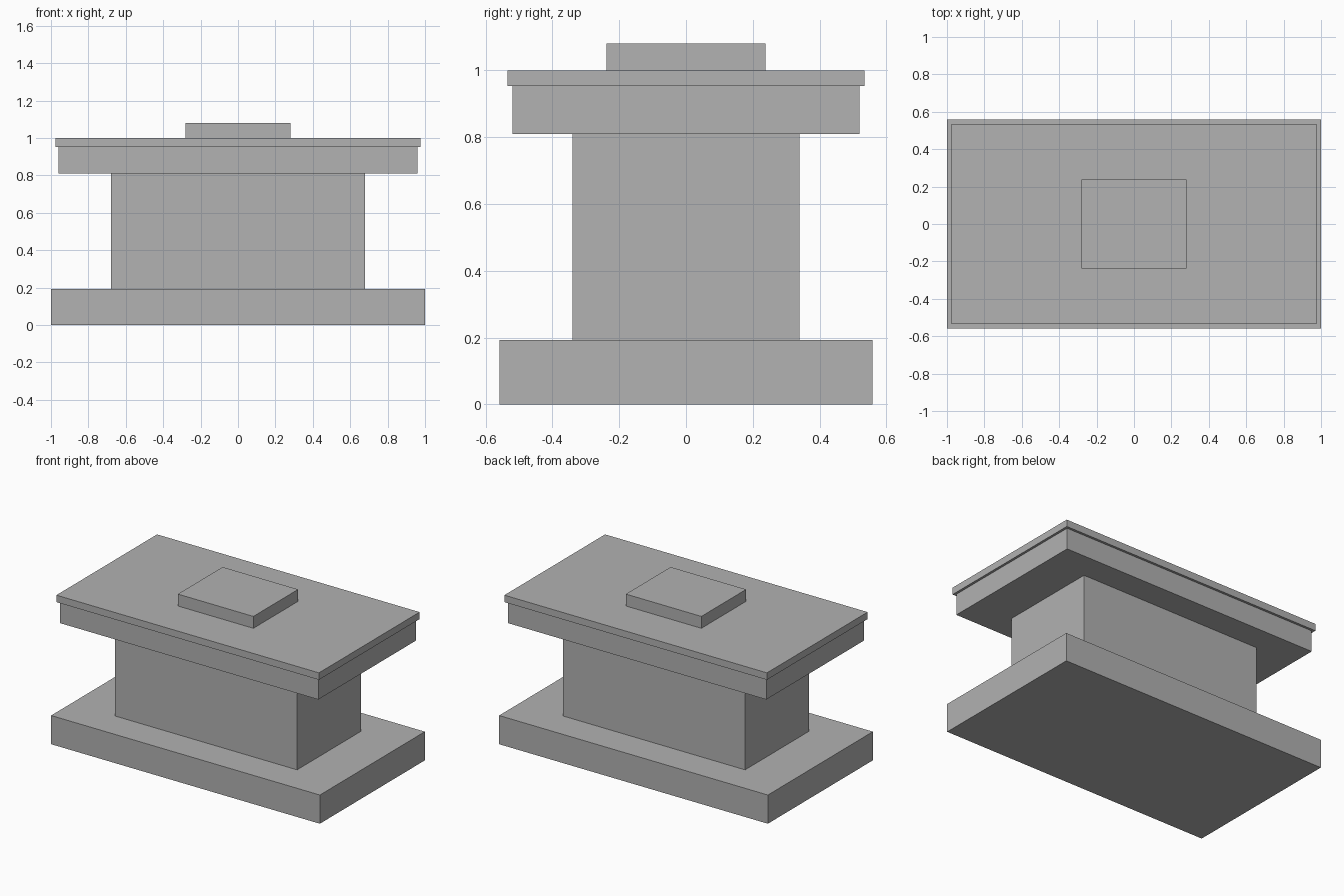
import bpy
import bmesh
from mathutils import Matrix, Vector

cube = bpy.data.objects.get("Cube")
if cube:
    bpy.data.objects.remove(cube, do_unlink=True)

# Single plain stone colour
stone = bpy.data.materials.new("grey_stone")
stone.use_nodes = True
colour = (0.445, 0.445, 0.445, 1)
stone.diffuse_color = colour
stone.node_tree.nodes["Principled BSDF"].inputs["Base Color"].default_value = colour


def block(name, half_x, half_y, bottom, top):
    """Add a flat-faced box centred on the vertical axis."""
    bm = bmesh.new()
    size = Vector((2 * half_x, 2 * half_y, top - bottom))
    place = Matrix.Translation((0, 0, (bottom + top) / 2)) @ Matrix.Diagonal(size.to_4d())
    bmesh.ops.create_cube(bm, size=1, matrix=place)
    mesh = bpy.data.meshes.new(name)
    bm.to_mesh(mesh)
    bm.free()
    mesh.materials.append(stone)
    obj = bpy.data.objects.new(name, mesh)
    bpy.context.collection.objects.link(obj)
    return obj


# Stacked parts from the ground up: name, half width, half depth, top height
parts = [
    ("base_plinth", 1.0, 0.558, 0.193),
    ("pedestal_body", 0.678, 0.34, 0.81),
    ("table_apron", 0.961, 0.519, 0.953),
    ("table_top", 0.977, 0.535, 1.0),
    ("top_block", 0.281, 0.238, 1.08),
]
bottom = 0
for name, half_x, half_y, top in parts:
    block(name, half_x, half_y, bottom, top)
    bottom = top
